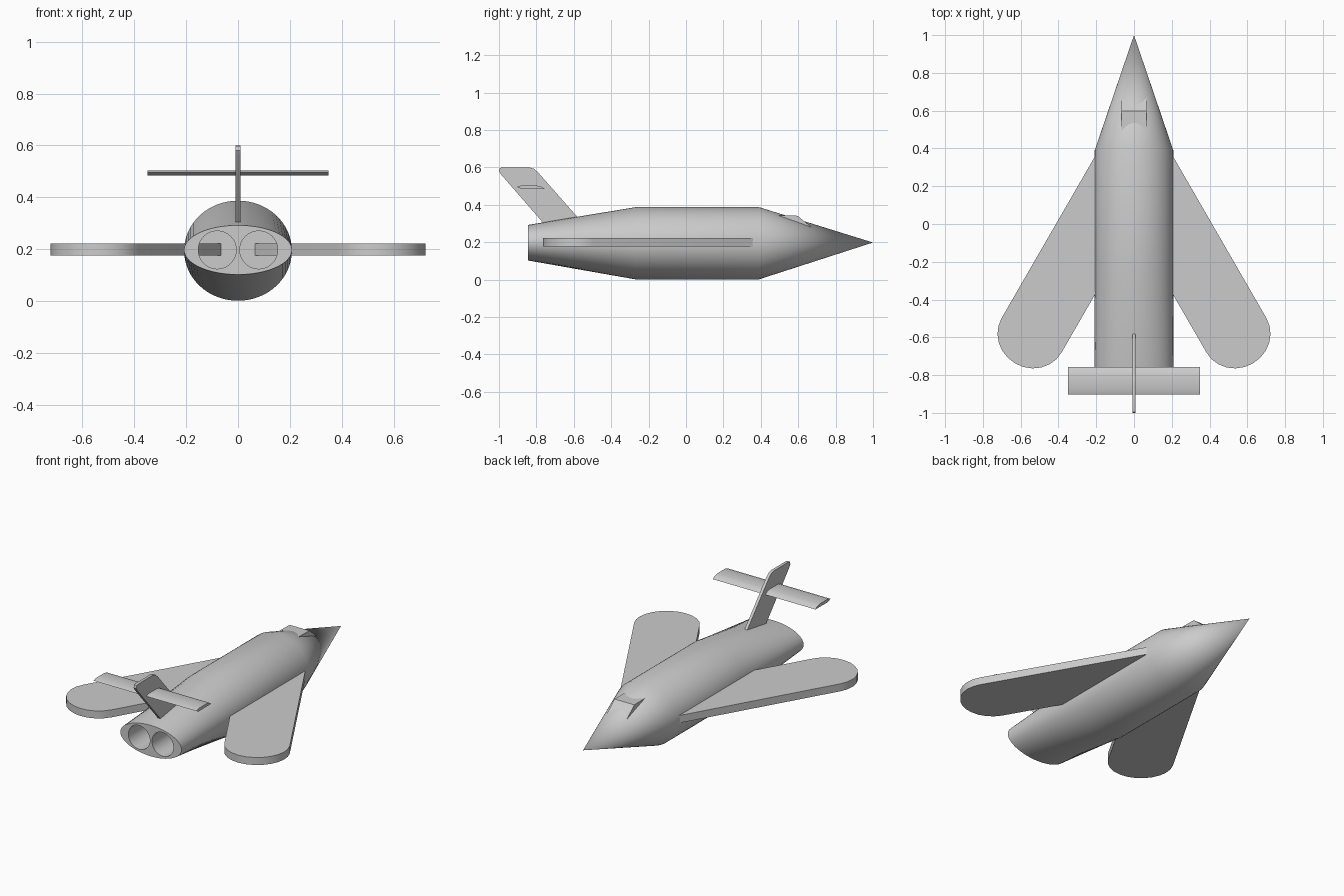
import bpy, bmesh
from math import sin, cos, pi
from mathutils import Vector

if "Cube" in bpy.data.objects:
    bpy.data.objects.remove(bpy.data.objects["Cube"])


def add_object(name, bm, smooth=True):
    bmesh.ops.recalc_face_normals(bm, faces=bm.faces)
    mesh = bpy.data.meshes.new(name)
    bm.to_mesh(mesh)
    bm.free()
    obj = bpy.data.objects.new(name, mesh)
    bpy.context.collection.objects.link(obj)
    if smooth:
        smooth_by_angle(obj)
    return obj


def activate(obj):
    bpy.ops.object.select_all(action='DESELECT')
    obj.select_set(True)
    bpy.context.view_layer.objects.active = obj


def smooth_by_angle(obj):
    activate(obj)
    bpy.ops.object.shade_smooth_by_angle(angle=pi / 6)


def prism(name, outline, offset, smooth=True):
    """Extrude a closed outline of 3D points along an offset vector."""
    bm = bmesh.new()
    face = bm.faces.new([bm.verts.new(p) for p in outline])
    ext = bmesh.ops.extrude_face_region(bm, geom=[face], use_keep_orig=True)
    verts = [v for v in ext['geom'] if isinstance(v, bmesh.types.BMVert)]
    bmesh.ops.translate(bm, verts=verts, vec=Vector(offset))
    return add_object(name, bm, smooth)


def side_prism(name, outline, half_width, smooth=True):
    """Prism from a (y, z) side profile, centred on x = 0."""
    return prism(name, [(-half_width, y, z) for y, z in outline],
                 (2 * half_width, 0, 0), smooth)


# Fuselage: elliptical sections (y, centre z, radius x, radius z) and a pointed nose
SIDES = 64
sections = [(-0.845, 0.197, 0.208, 0.095), (-0.27, 0.194, 0.208, 0.193),
            (0.39, 0.194, 0.208, 0.193)]
bm = bmesh.new()
rings = []
for y, zc, rx, rz in sections:
    rings.append([bm.verts.new((rx * cos(2 * pi * i / SIDES), y,
                                zc + rz * sin(2 * pi * i / SIDES)))
                  for i in range(SIDES)])
tip = bm.verts.new((0, 1.0, 0.198))
bm.faces.new(rings[0])
for i in range(SIDES):
    j = (i + 1) % SIDES
    for a, b in zip(rings, rings[1:]):
        bm.faces.new((a[i], a[j], b[j], b[i]))
    bm.faces.new((rings[-1][i], rings[-1][j], tip))
fuselage = add_object("fuselage", bm, smooth=False)

# Twin exhaust bores cut into the tail
for side in (-1, 1):
    circle = [(side * 0.08 + 0.073 * cos(2 * pi * i / 48), -0.95,
               0.197 + 0.073 * sin(2 * pi * i / 48)) for i in range(48)]
    cutter = prism("exhaust_cutter", circle, (0, 0.82, 0), smooth=False)
    cutter.hide_render = True
    mod = fuselage.modifiers.new("exhaust", 'BOOLEAN')
    mod.operation = 'DIFFERENCE'
    mod.solver = 'EXACT'
    mod.object = cutter
    activate(fuselage)
    bpy.ops.object.modifier_apply(modifier=mod.name)
    bpy.data.objects.remove(cutter)
smooth_by_angle(fuselage)

# Swept wings: straight slabs with rounded tips, laid out along the sweep direction
along, across = Vector((0.5, -0.866, 0)), Vector((0.866, 0.5, 0))
plan = [(-0.25, -0.008), (-0.25, 0.358)]
plan += [(0.782 + 0.172 * sin(pi * i / 12), 0.175 + 0.183 * cos(pi * i / 12))
         for i in range(13)]
for side, label in ((-1, "left"), (1, "right")):
    points = [along * d + across * n for d, n in plan]
    prism(label + "_wing", [(side * p.x, p.y, 0.176) for p in points],
          (0, 0, 0.046))

# Tail fin with rounded top corners
side_prism("tail_fin", [(-0.748, 0.285), (-0.99, 0.563), (-1.0, 0.58),
                        (-0.995, 0.597), (-0.975, 0.6), (-0.84, 0.6),
                        (-0.812, 0.592), (-0.79, 0.572), (-0.583, 0.337),
                        (-0.545, 0.293)], 0.009)

# Tailplane
side_prism("tailplane", [(-0.903, 0.495), (-0.88, 0.503), (-0.80, 0.503),
                         (-0.775, 0.497), (-0.757, 0.485), (-0.88, 0.484)],
           0.349)

# Cockpit canopy wedge
side_prism("canopy", [(0.48, 0.343), (0.597, 0.341), (0.68, 0.272),
                      (0.48, 0.272)], 0.067, smooth=False)
